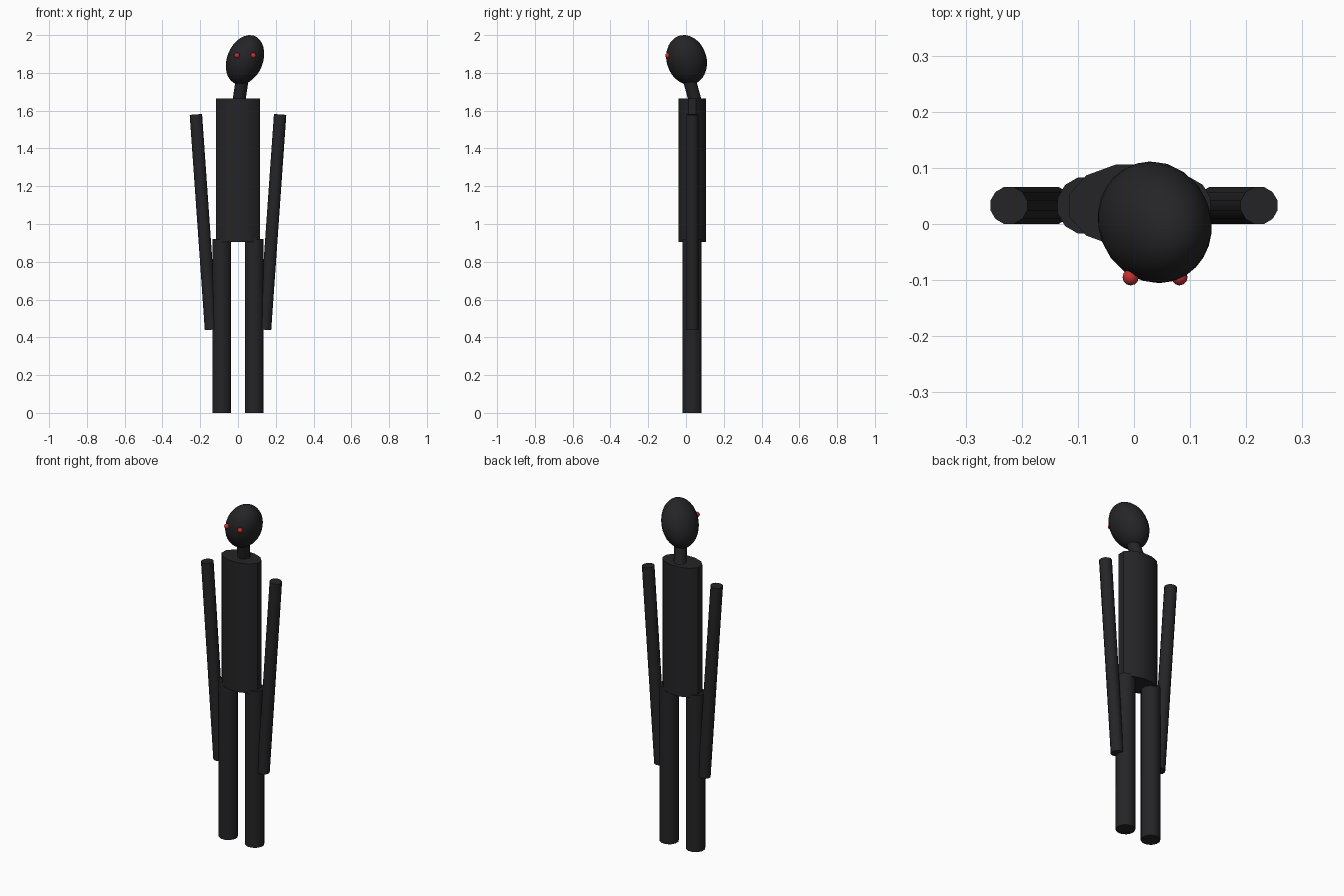
import bpy
from math import radians, pi
from mathutils import Vector, Matrix

if "Cube" in bpy.data.objects:
    bpy.data.objects.remove(bpy.data.objects["Cube"])


def material(name, color):
    m = bpy.data.materials.new(name)
    m.diffuse_color = color
    m.use_nodes = True
    m.node_tree.nodes["Principled BSDF"].inputs["Base Color"].default_value = m.diffuse_color
    return m


BLACK = material("black", (0.018, 0.018, 0.02, 1))
RED = material("red", (0.55, 0.03, 0.03, 1))
BODY_Y = 0.033


def finish(name, mat):
    ob = bpy.context.object
    ob.name = name
    ob.data.materials.append(mat)
    bpy.ops.object.shade_smooth_by_angle(angle=radians(40))
    return ob


def limb(name, start, end, rx, ry=None):
    """Twelve-sided rod between two points, flat side facing outwards."""
    a, b = Vector(start), Vector(end)
    bpy.ops.mesh.primitive_cylinder_add(vertices=12, radius=1, depth=1)
    ob = bpy.context.object
    ob.data.transform(Matrix.Rotation(pi / 12, 4, 'Z'))
    d = b - a
    ob.data.transform(Matrix.Diagonal((rx, ry or rx, d.length, 1)))
    rot = Vector((0, 0, 1)).rotation_difference(d).to_matrix().to_4x4()
    ob.data.transform(Matrix.Translation((a + b) / 2) @ rot)
    return finish(name, BLACK)


def ball(name, loc, scale, mat, segments, rings, rot=(0, 0, 0)):
    bpy.ops.mesh.primitive_uv_sphere_add(segments=segments, ring_count=rings,
                                         radius=1, location=loc, rotation=rot)
    bpy.context.object.scale = scale
    return finish(name, mat)


# Torso: flattened cylinder
limb("torso", (0, BODY_Y, 0.905), (0, BODY_Y, 1.665), 0.12, 0.076)

# Arms and legs
for side, s in (("left", 1), ("right", -1)):
    limb(side + "_arm", (s * 0.143, BODY_Y, 0.44), (s * 0.223, BODY_Y, 1.58), 0.034)
    limb(side + "_leg", (s * 0.086, BODY_Y, 0), (s * 0.086, BODY_Y, 0.92), 0.052)

# Neck leaning forward and sideways
limb("neck", (0.003, 0.052, 1.64), (0.026, 0.01, 1.79), 0.035)

# Tilted egg-shaped head
ball("head", (0.037, 0.003, 1.869), (0.095, 0.106, 0.138), BLACK, 24, 16,
     (radians(15), radians(22), 0))

# Eyes
for side, x in (("right", -0.006), ("left", 0.081)):
    ball(side + "_eye", (x, -0.095, 1.892), (0.0145,) * 3, RED, 12, 8)
